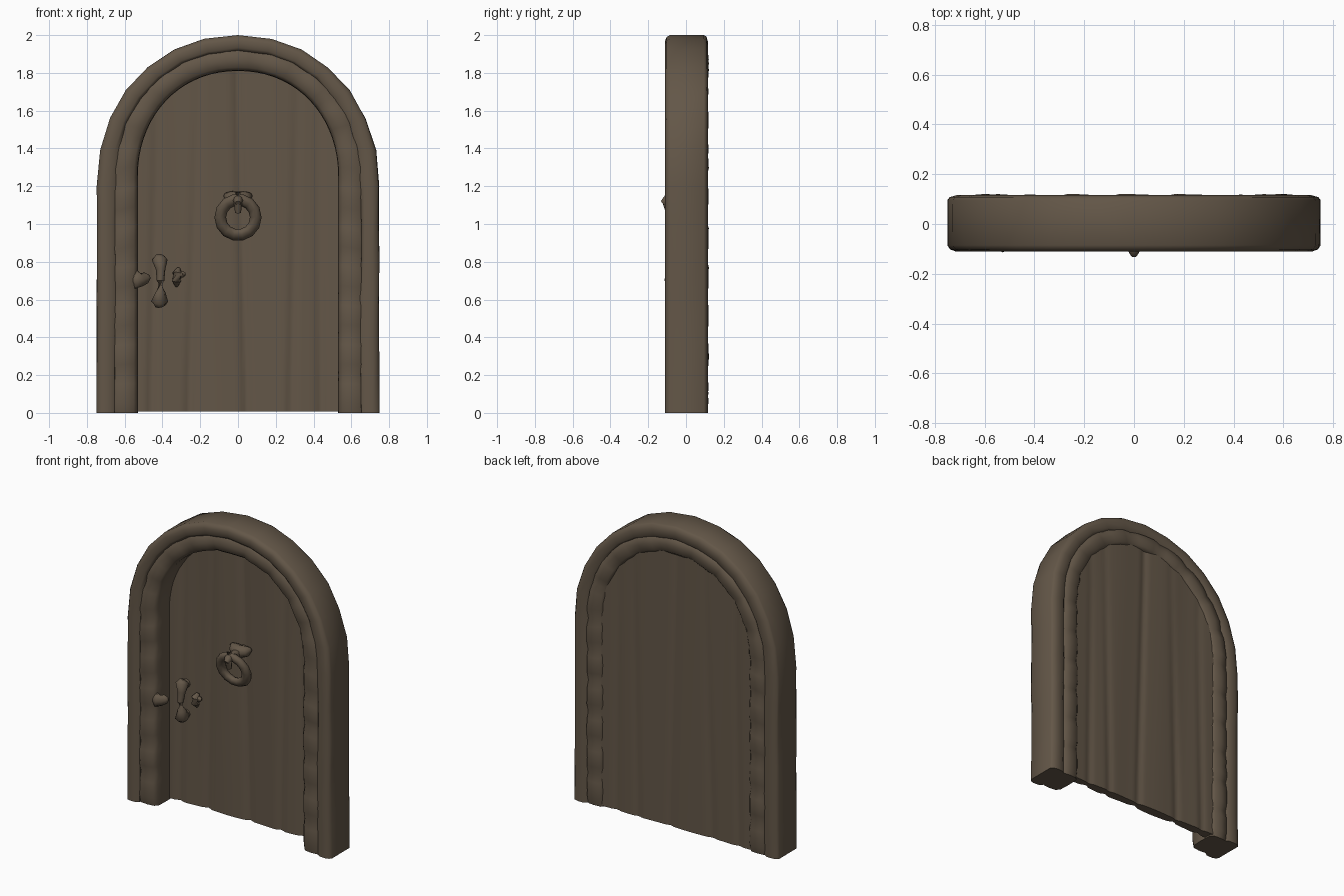
import bpy, bmesh, math, random
from mathutils import Vector

random.seed(4)
if "Cube" in bpy.data.objects:
    bpy.data.objects.remove(bpy.data.objects["Cube"])

wood = bpy.data.materials.new("dark_brown_wood")
wood.use_nodes = True
colour = (0.125, 0.094, 0.064, 1)
wood.diffuse_color = colour
shader = wood.node_tree.nodes["Principled BSDF"]
shader.inputs["Base Color"].default_value = colour
shader.inputs["Roughness"].default_value = 0.9
POWER = 2.1


def finish(name, bm, angle=40):
    bmesh.ops.recalc_face_normals(bm, faces=bm.faces)
    mesh = bpy.data.meshes.new(name)
    bm.to_mesh(mesh)
    bm.free()
    mesh.materials.append(wood)
    for p in mesh.polygons:
        p.use_smooth = True
    mesh.set_sharp_from_angle(angle=math.radians(angle))
    obj = bpy.data.objects.new(name, mesh)
    bpy.context.collection.objects.link(obj)
    return obj


def arch_size(w):
    """Half width, spring height and rise; w runs 0 (outside) to 2 (opening)."""
    return 0.75 - 0.11 * w, 1.2 + 0.025 * w, 0.8 - 0.12 * w


def arch(w, t):
    """Point on the arch: t -1..0 one leg, 0..1 the curve, 1..2 other leg."""
    a, base, rise = arch_size(w)
    if t <= 0:
        return -a, base * (1 + t)
    if t >= 1:
        return a, base * (2 - t)
    c, s = math.cos(math.pi * t), math.sin(math.pi * t)
    x = -math.copysign(abs(c) ** (2 / POWER), c) * a
    return x, base + rise * s ** (2 / POWER)


def loft(bm, rings):
    """Skin closed rings of points and cap both ends."""
    rings = [[bm.verts.new(p) for p in ring] for ring in rings]
    n = len(rings[0])
    for r, s in zip(rings, rings[1:]):
        for i in range(n):
            j = (i + 1) % n
            bm.faces.new((r[i], r[j], s[j], s[i]))
    bm.faces.new(rings[0])
    bm.faces.new(rings[-1])


def stations(legs, curve):
    return ([-1 + i / legs for i in range(legs)]
            + [i / curve for i in range(curve)]
            + [1 + i / legs for i in range(legs + 1)])


# Outer frame with softened, slightly uneven edges
section = [(0.0, -0.085), (0.1, -0.102), (0.3, -0.11), (0.7, -0.108), (0.88, -0.095),
           (0.95, 0.1), (0.75, 0.115), (0.35, 0.116), (0.08, 0.108), (0.0, 0.095)]
rings = []
for t in stations(6, 14):
    ring = []
    for w, y in section:
        dent = 0 if t in (-1, 0.5, 2) else random.uniform(0, 0.06)
        x, z = arch(w + dent, t)
        ring.append((x, y, z))
    rings.append(ring)
bm = bmesh.new()
loft(bm, rings)
finish("outer_frame", bm, 50)

# Lumpy inner trim, with a groove between neighbouring blocks
section = [(0.8, -0.09), (0.95, -0.104), (1.4, -0.108), (1.8, -0.102), (1.97, -0.08),
           (2.0, 0.0), (1.97, 0.1), (1.8, 0.118), (1.35, 0.121), (0.95, 0.117), (0.8, 0.09)]
rings = []
for i, t in enumerate(stations(24, 36)):
    groove = 0.014 if i % 4 == 0 else random.uniform(0, 0.005)
    ring = []
    for w, y in section:
        x, z = arch(w + (random.uniform(-0.03, 0.03) if w < 1 else 0), t)
        if abs(y) > 0.05:
            y -= math.copysign(groove, y)
        ring.append((x, y, z))
    rings.append(ring)
bm = bmesh.new()
loft(bm, rings)
finish("inner_trim", bm, 60)


# Door panel: planks with drifting seams on front and back
seams = [(-0.46, 0.02), (-0.26, 0.03), (0.05, -0.03), (0.28, 0.02), (0.44, -0.01)]


def relief(x, z):
    depth = 0
    for k, (seam, drift) in enumerate(seams):
        d = abs(x - seam - drift * z)
        fade = 1 if k == 2 else max(0.25, 1 - 0.45 * z)
        depth += 0.016 * fade * math.exp(-(d / 0.022) ** 2)
    return depth + 0.004 * math.sin(17 * x + 0.8 * z)


a, base, rise = arch_size(1.85)
cols, rows = 64, 10
rings = []
for i in range(cols + 1):
    x = -a + 2 * a * i / cols
    top = base + rise * max(0, 1 - abs(x / a) ** POWER) ** (1 / POWER)
    heights = [0.008 + (top - 0.008) * j / rows for j in range(rows + 1)]
    front = [(x, 0.045 + relief(x, z), z) for z in heights]
    back = [(x, 0.102 - 0.6 * relief(x, z), z) for z in reversed(heights)]
    rings.append(front + back)
bm = bmesh.new()
loft(bm, rings)
finish("door_planks", bm, 50)


def tube(name, path, sides=8, flat=1.0):
    """Round bar through (x, y, z, radius) points; flat squashes its depth."""
    pts = [Vector(p[:3]) for p in path]
    rings = []
    for i, p in enumerate(pts):
        d = pts[min(i + 1, len(pts) - 1)] - pts[max(i - 1, 0)]
        q = d.to_track_quat("Z", "Y")
        ring = []
        for k in range(sides):
            ang = math.tau * k / sides
            off = q @ Vector((math.cos(ang), math.sin(ang), 0)) * path[i][3]
            off.y *= flat
            ring.append(p + off)
        rings.append(ring)
    bm = bmesh.new()
    loft(bm, rings)
    return finish(name, bm, 60)


# Knocker: eared mount, peg and leaning ring
tube("knocker_mount", [(-0.07, 0.035, 1.155, 0.012), (-0.045, 0.025, 1.14, 0.035),
                       (0, 0.01, 1.13, 0.045), (0.045, 0.025, 1.14, 0.035),
                       (0.07, 0.035, 1.155, 0.012)])
tube("knocker_peg", [(0, 0.06, 1.13, 0.03), (0, -0.06, 1.13, 0.025),
                     (0, -0.105, 1.125, 0.026), (0, -0.125, 1.11, 0.014)])
tube("knocker_tongue", [(0, -0.09, 1.165, 0.018), (0, -0.105, 1.12, 0.022),
                        (0, -0.09, 1.06, 0.016)])
rings, ring_sides, tube_sides = [], 14, 8
bm = bmesh.new()
loops = []
for i in range(ring_sides):
    u = math.tau * i / ring_sides
    loop = []
    for k in range(tube_sides):
        v = math.tau * k / tube_sides
        r = 0.094 + 0.031 * math.cos(v)
        up = r * math.sin(u)
        loop.append(bm.verts.new((r * math.cos(u), -0.045 - 0.3 * up + 0.028 * math.sin(v),
                                  1.035 + up)))
    loops.append(loop)
for i in range(ring_sides):
    r, s = loops[i], loops[(i + 1) % ring_sides]
    for k in range(tube_sides):
        j = (k + 1) % tube_sides
        bm.faces.new((r[k], r[j], s[j], s[k]))
finish("knocker_ring", bm, 70)

# Pull handle: flared ends joined by a thin grip
tube("pull_handle", [(-0.41, 0.02, 0.57, 0.03), (-0.415, 0.01, 0.59, 0.045),
                     (-0.41, -0.005, 0.64, 0.026), (-0.41, -0.015, 0.7, 0.02),
                     (-0.41, -0.005, 0.76, 0.026), (-0.415, 0.01, 0.81, 0.042),
                     (-0.41, 0.02, 0.83, 0.025)])
for label, z in (("lower", 0.6), ("upper", 0.8)):
    tube(label + "_handle_post", [(-0.41, 0.07, z, 0.03), (-0.41, 0, z, 0.025)])

# Teardrop thumb piece and the latch on the frame
tube("thumb_piece", [(-0.325, 0.035, 0.67, 0.008), (-0.325, 0.02, 0.7, 0.026),
                     (-0.32, 0.015, 0.74, 0.028), (-0.315, 0.03, 0.765, 0.01)])
tube("thumb_knob", [(-0.33, 0.03, 0.73, 0.015), (-0.29, 0.015, 0.735, 0.017),
                    (-0.28, 0.02, 0.735, 0.008)])
tube("latch", [(-0.565, -0.09, 0.715, 0.012), (-0.54, -0.085, 0.705, 0.05),
               (-0.51, -0.075, 0.705, 0.035), (-0.485, -0.065, 0.715, 0.03),
               (-0.468, -0.06, 0.72, 0.012)], flat=0.6)
